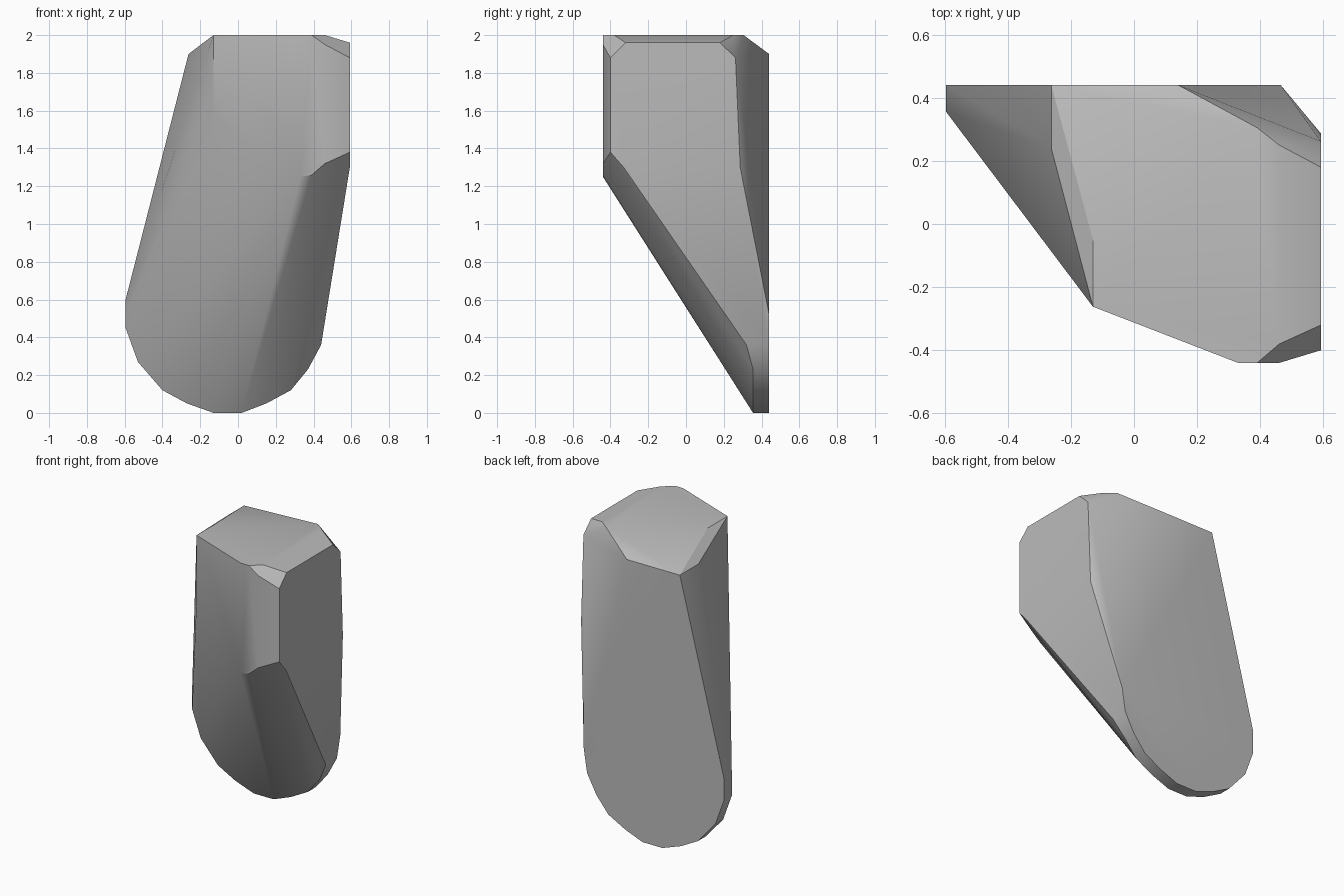
import bpy
import bmesh
import math

default_cube = bpy.data.objects.get("Cube")
if default_cube:
    bpy.data.objects.remove(default_cube, do_unlink=True)

BACK = 0.44
RIM = 0.355

# Rounded foot: outline (x, z) shared by the back face and the thin front rim
foot = [(-0.595, 0.6), (-0.595, 0.45), (-0.53, 0.27), (-0.4, 0.12), (-0.27, 0.05),
        (-0.13, 0), (0.02, 0), (0.15, 0.05), (0.28, 0.12), (0.37, 0.23)]
points = [(x, y, z) for x, z in foot for y in (RIM, BACK)]
points += [(0.44, 0.32, 0.36), (0.44, BACK, 0.36), (0.465, BACK, 0.52)]

# Left flank and upright front edge
points += [(-0.13, -0.262, 2), (-0.13, -0.262, 1.56), (-0.13, -0.05, 2),
           (-0.262, 0.24, 1.9), (-0.262, BACK, 1.9), (0.14, BACK, 1.9)]

# Front prow and the overhang below it
points += [(0.33, -BACK, 2), (0.33, -BACK, 1.25), (0.39, -BACK, 1.26),
           (0.46, -BACK, 1.32), (0.592, -0.4, 1.38), (0.592, -0.33, 1.3)]

# Chipped top corners on the right flank
points += [(0.39, -BACK, 2), (0.46, -0.38, 2), (0.592, -0.32, 1.96),
           (0.592, -0.4, 1.88), (0.46, -BACK, 1.95)]
points += [(0.39, 0.305, 2), (0.46, 0.25, 2), (0.592, 0.18, 1.96),
           (0.592, 0.262, 1.88), (0.592, 0.287, 1.3)]

# Wrap the corner points into one solid stone
bm = bmesh.new()
for p in points:
    bm.verts.new(p)
hull = bmesh.ops.convex_hull(bm, input=bm.verts[:])
spare = {g for g in hull["geom_interior"] + hull["geom_unused"]
         if isinstance(g, bmesh.types.BMVert)}
bmesh.ops.delete(bm, geom=list(spare), context="VERTS")
bmesh.ops.dissolve_limit(bm, angle_limit=math.radians(1),
                         verts=bm.verts[:], edges=bm.edges[:])
bmesh.ops.recalc_face_normals(bm, faces=bm.faces[:])
mesh = bpy.data.meshes.new("stone")
bm.to_mesh(mesh)
bm.free()

stone = bpy.data.objects.new("stone", mesh)
bpy.context.collection.objects.link(stone)

# Plain grey stone
grey = bpy.data.materials.new("stone grey")
grey.use_nodes = True
colour = (0.5, 0.5, 0.5, 1)
grey.diffuse_color = colour
grey.node_tree.nodes["Principled BSDF"].inputs["Base Color"].default_value = colour
mesh.materials.append(grey)

# Soft shading that keeps the hard breaks crisp
bpy.context.view_layer.objects.active = stone
stone.select_set(True)
bpy.ops.object.shade_smooth_by_angle(angle=math.radians(30))
